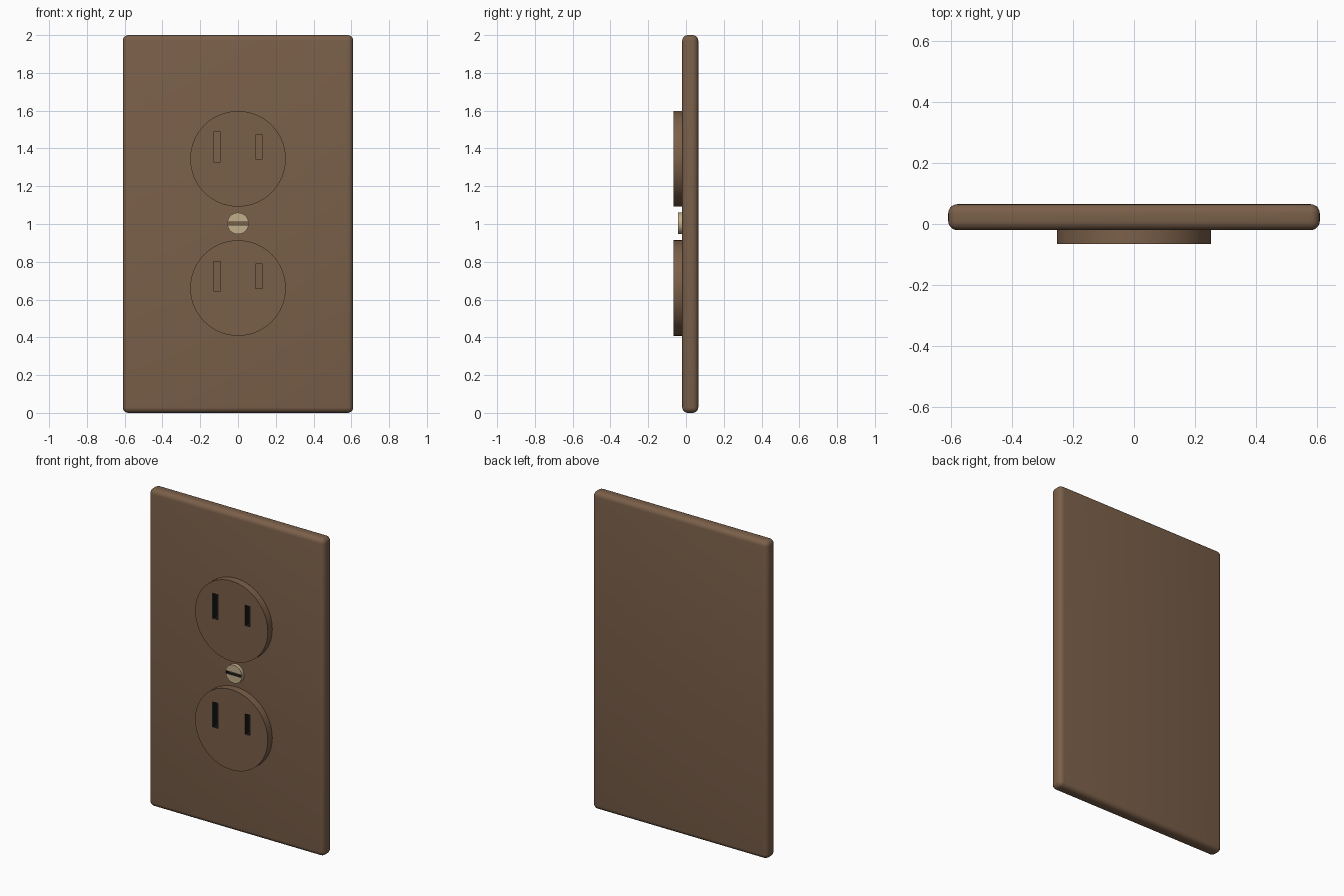
import bpy
import math

if "Cube" in bpy.data.objects:
    bpy.data.objects.remove(bpy.data.objects["Cube"])

FRONT, PLATE_FACE, BACK = -0.065, -0.02, 0.065


def material(name, rgb):
    m = bpy.data.materials.new(name)
    m.diffuse_color = (*rgb, 1)
    m.use_nodes = True
    m.node_tree.nodes["Principled BSDF"].inputs["Base Color"].default_value = m.diffuse_color
    return m


BROWN = material("brown_plastic", (0.195, 0.115, 0.067))
DARK = material("slot_dark", (0.008, 0.008, 0.008))
CREAM = material("screw_cream", (0.54, 0.43, 0.26))


def box(name, x, z, w, h, y0, y1, mat):
    bpy.ops.mesh.primitive_cube_add(size=1, location=(x, (y0 + y1) / 2, z))
    o = bpy.context.object
    o.name = name
    o.scale = (w, y1 - y0, h)
    bpy.ops.object.transform_apply(location=False, rotation=False, scale=True)
    o.data.materials.append(mat)
    return o


def disc(name, z, r, y0, y1, sides, mat):
    bpy.ops.mesh.primitive_cylinder_add(
        vertices=sides, radius=r, depth=y1 - y0,
        location=(0, (y0 + y1) / 2, z), rotation=(math.pi / 2, 0, 0))
    o = bpy.context.object
    o.name = name
    o.data.materials.append(mat)
    return o


def finish(o):
    bpy.ops.object.select_all(action='DESELECT')
    o.select_set(True)
    bpy.context.view_layer.objects.active = o
    for m in list(o.modifiers):
        bpy.ops.object.modifier_apply(modifier=m.name)
    bpy.ops.object.shade_smooth_by_angle(angle=math.radians(30))


def cut(o, cutters):
    for c in cutters:
        m = o.modifiers.new("slot", 'BOOLEAN')
        m.object = c
        m.operation = 'DIFFERENCE'
        m.solver = 'EXACT'
        m.material_mode = 'TRANSFER'
    finish(o)
    for c in cutters:
        bpy.data.objects.remove(c)


# Wall plate with rounded edges
plate = box("wall_plate", 0, 1, 1.22, 2, PLATE_FACE, BACK, BROWN)
bevel = plate.modifiers.new("rounded_edges", 'BEVEL')
bevel.width = 0.03
bevel.segments = 5
finish(plate)

# Two raised sockets, each with a long and a short slot open to the plate
for name, z in (("upper", 1.345), ("lower", 0.661)):
    socket = disc(name + "_socket", z, 0.253, FRONT, PLATE_FACE + 0.002, 64, BROWN)
    cut(socket, [box("slot_cutter", x, z + 0.062, 0.037, h, -0.1, 0.02, DARK)
                 for x, h in ((-0.112, 0.158), (0.112, 0.128))])

# Centre screw with its driver slot
screw = disc("centre_screw", 1.003, 0.057, -0.043, PLATE_FACE + 0.002, 32, CREAM)
cut(screw, [box("driver_slot_cutter", 0, 1.003, 0.104, 0.017, -0.1, 0.02, DARK)])
